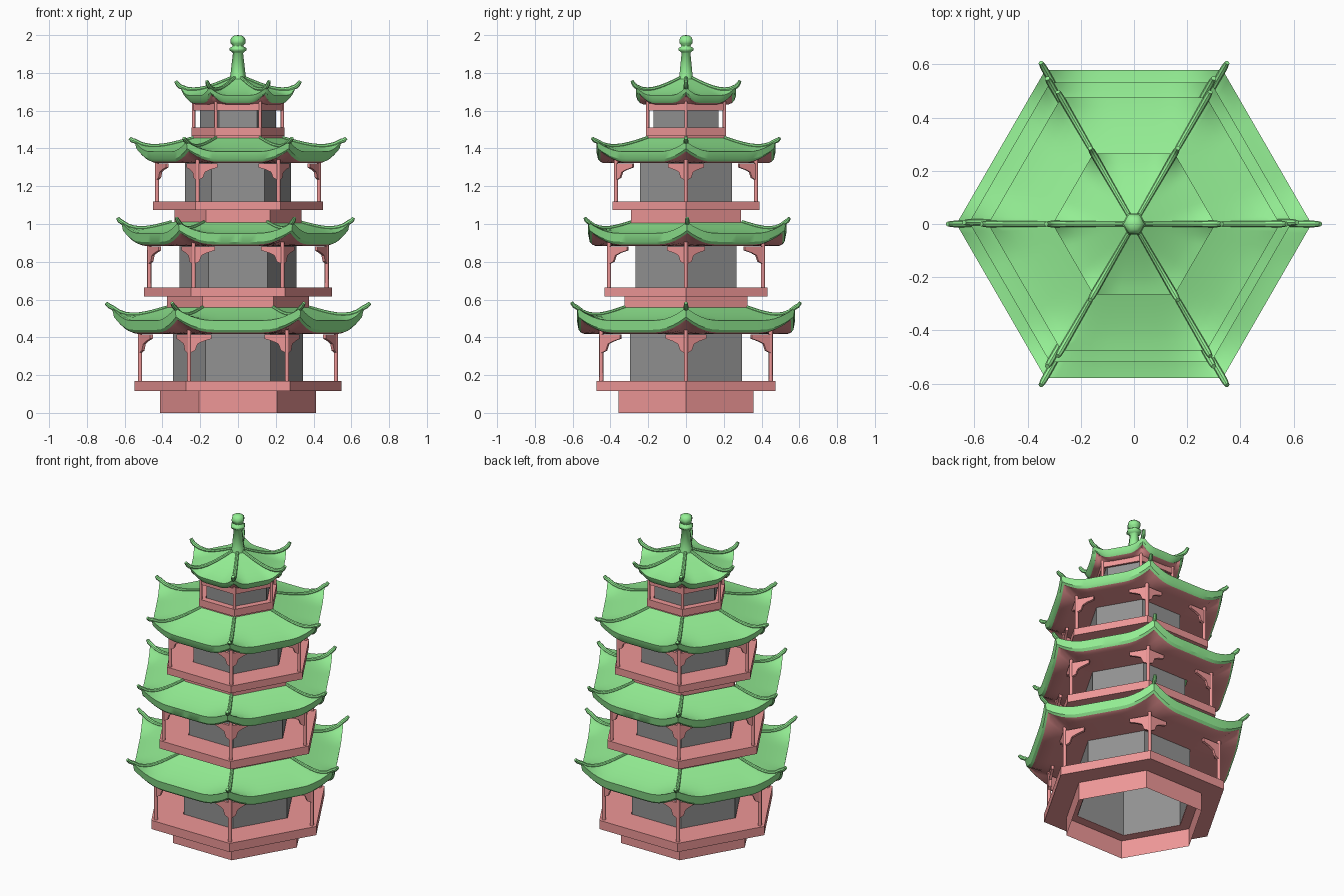
import bpy, bmesh, math
from mathutils import Vector, Matrix

if "Cube" in bpy.data.objects:
    bpy.data.objects.remove(bpy.data.objects["Cube"])


def material(name, rgb):
    m = bpy.data.materials.new(name)
    m.diffuse_color = (*rgb, 1)
    m.use_nodes = True
    m.node_tree.nodes["Principled BSDF"].inputs["Base Color"].default_value = m.diffuse_color
    return m


GREEN = material("green_tile", (0.3, 0.87, 0.3))
RED = material("red_wood", (0.86, 0.31, 0.31))
GREY = material("grey_wall", (0.29, 0.29, 0.29))


def finish(name, bm, mat=None, smooth=False, offset=(0, 0), angle=30):
    me = bpy.data.meshes.new(name)
    bm.to_mesh(me)
    bm.free()
    ob = bpy.data.objects.new(name, me)
    ob.location = (*offset, 0)
    bpy.context.collection.objects.link(ob)
    if mat:
        me.materials.append(mat)
    if smooth:
        bpy.ops.object.select_all(action='DESELECT')
        ob.select_set(True)
        bpy.context.view_layer.objects.active = ob
        bpy.ops.object.shade_smooth_by_angle(angle=math.radians(angle))
    return ob


def corner(k, r=1.0, z=0.0):
    a = math.radians(60 * k)
    return Vector((r * math.cos(a), r * math.sin(a), z))


# Six-sided shell from a profile of (radius, z, corner lift)
def hex_shell(name, profile, mat=None, closed=False, n=1, smooth=False, offset=(0, 0)):
    bm = bmesh.new()
    rings = []
    for r, z, lift in profile:
        ring = []
        for k in range(6):
            for i in range(n):
                p = corner(k, r).lerp(corner(k + 1, r), i / n)
                t = max(0, (abs(2 * i / n - 1) - 0.4) / 0.6)
                p.z = z + lift * t * t
                ring.append(bm.verts.new(p))
        rings.append(ring)
    pairs = list(zip(rings, rings[1:])) + ([(rings[-1], rings[0])] if closed else [])
    for lo, hi in pairs:
        for i in range(len(lo)):
            j = (i + 1) % len(lo)
            bm.faces.new((lo[i], lo[j], hi[j], hi[i]))
    return finish(name, bm, mat, smooth, offset)


# Hip ridges with upturned tips
def ridges(name, path, offset):
    cu = bpy.data.curves.new(name, 'CURVE')
    cu.dimensions = '3D'
    cu.bevel_depth = 0.012
    cu.bevel_resolution = 2
    cu.use_fill_caps = True
    for k in range(6):
        sp = cu.splines.new('POLY')
        sp.points.add(len(path) - 1)
        for pt, (r, z, rad) in zip(sp.points, path):
            pt.co = (*corner(k, r, z), 1)
            pt.radius = rad
    cu.materials.append(GREEN)
    ob = bpy.data.objects.new(name, cu)
    ob.location = (*offset, 0)
    bpy.context.collection.objects.link(ob)
    bpy.ops.object.select_all(action='DESELECT')
    ob.select_set(True)
    bpy.context.view_layer.objects.active = ob
    bpy.ops.object.convert(target='MESH')
    bpy.ops.object.shade_smooth_by_angle(angle=math.radians(40))


def roof(i, b, e, reave, rin, ztop, rcore, lift, tip, offset=(0, 0)):
    top = []
    for s in range(9):
        v = 1 - s / 8
        top.append((rin + (reave - rin) * v, e + (ztop - e) * (1 - v) ** 1.35, lift * v ** 4))
    # rolled eave edge curling in underneath
    edge = [(reave - 0.024, b + 0.008, lift), (reave - 0.01, b + 0.022, lift)]
    hex_shell(f"roof_tiles_{i}", edge + top, GREEN, n=16, smooth=True, offset=offset)
    under = [(rcore + (reave - 0.045 - rcore) * v, b, lift * v ** 3) for v in (0, .25, .5, .75, 1)]
    hex_shell(f"roof_underside_{i}", under + edge[:1], RED, n=16, smooth=True, offset=offset)
    zc = e + lift
    path = [(tip[0], tip[1], 0.75), ((tip[0] + reave) / 2, (tip[1] + zc) / 2 - 0.003, 1.0)]
    path += [(r, z + l + 0.002, 1.05 - 0.04 * j) for j, (r, z, l) in enumerate(top)]
    ridges(f"roof_ridges_{i}", path, offset)


def columns(i, r, z0, z1, radius):
    bm = bmesh.new()
    for k in range(6):
        bmesh.ops.create_cone(bm, cap_ends=True, segments=8, radius1=radius, radius2=radius, depth=z1 - z0,
                              matrix=Matrix.Translation(corner(k, r, (z0 + z1) / 2)))
    finish(f"columns_{i}", bm, RED, True, angle=50)


# Stepped brackets on both sides of every column
def brackets(i, r, ztop, s):
    shape = [(0, 0), (.12, 0), (.12, -.022), (.075, -.036), (.045, -.05), (.032, -.085), (0, -.1)]
    bm = bmesh.new()
    for k in range(6):
        for d in (1, -1):
            along = (corner(k + d) - corner(k)).normalized()
            side = Vector((-along.y, along.x, 0)) * 0.008
            pts = [corner(k, r, ztop + z * s) + along * x * s for x, z in shape]
            f = bm.faces.new([bm.verts.new(p - side) for p in pts])
            g = bmesh.ops.extrude_face_region(bm, geom=[f], use_keep_orig=True)
            bmesh.ops.translate(bm, vec=side * 2,
                                verts=[v for v in g['geom'] if isinstance(v, bmesh.types.BMVert)])
    bmesh.ops.recalc_face_normals(bm, faces=bm.faces)
    finish(f"brackets_{i}", bm, RED)


# base radius, base z, deck radius, deck z0, deck z1, core radius, column radius, roof bottom
storeys = [
    (0.412, 0.0, 0.548, 0.115, 0.17, 0.343, 0.518, 0.418),
    (0.375, 0.54, 0.497, 0.615, 0.665, 0.31, 0.47, 0.884),
    (0.337, 0.99, 0.45, 1.075, 1.12, 0.281, 0.428, 1.322),
    (0.235, 1.44, 0.246, 1.465, 1.51, 0.2, 0.235, 1.633),
]
for i, (rb, zb, rd, d0, d1, rc, rcol, top) in enumerate(storeys, 1):
    hex_shell(f"base_{i}", [(rb, zb, 0), (rb, d0, 0)], RED)
    hex_shell(f"deck_{i}", [(rc + .003, d0, 0), (rd, d0, 0), (rd, d1, 0), (rc + .003, d1, 0)], RED, closed=True)
    hex_shell(f"core_wall_{i}", [(rc, d0, 0), (rc, top + 0.005, 0)], GREY)
    columns(i, rcol, d1, top + 0.02, 0.011 if i < 4 else 0.009)
    if i < 4:
        brackets(i, rcol, top - 0.003, 1 - 0.06 * (i - 1))

# Top storey lintel
hex_shell("lintel", [(0.225, 1.602, 0), (0.24, 1.602, 0), (0.24, 1.638, 0), (0.225, 1.638, 0)], RED, closed=True)

roof(1, 0.418, 0.489, 0.667, 0.375, 0.558, 0.343, 0.068, (0.70, 0.583))
roof(2, 0.884, 0.951, 0.606, 0.337, 1.01, 0.31, 0.06, (0.625, 1.033), (-0.013, 0.006))
roof(3, 1.322, 1.383, 0.548, 0.235, 1.455, 0.281, 0.055, (0.573, 1.455))
roof(4, 1.633, 1.681, 0.306, 0.03, 1.775, 0.2, 0.045, (0.33, 1.757))

# Finial
bm = bmesh.new()
profile = [(0.05, 1.74), (0.04, 1.79), (0.027, 1.905), (0.032, 1.91), (0.045, 1.92), (0.045, 1.932), (0.028, 1.94),
           (0.028, 1.945), (0.038, 1.955), (0.041, 1.968), (0.037, 1.985), (0.022, 1.997), (0.0, 2.0)]
verts = [bm.verts.new((r, 0, z)) for r, z in profile]
edges = [bm.edges.new(p) for p in zip(verts, verts[1:])]
bmesh.ops.spin(bm, geom=verts + edges, cent=(0, 0, 0), axis=(0, 0, 1), angle=math.tau, steps=6)
bmesh.ops.remove_doubles(bm, verts=bm.verts, dist=1e-4)
bmesh.ops.recalc_face_normals(bm, faces=bm.faces)
finish("finial", bm, GREEN, True, angle=65)
